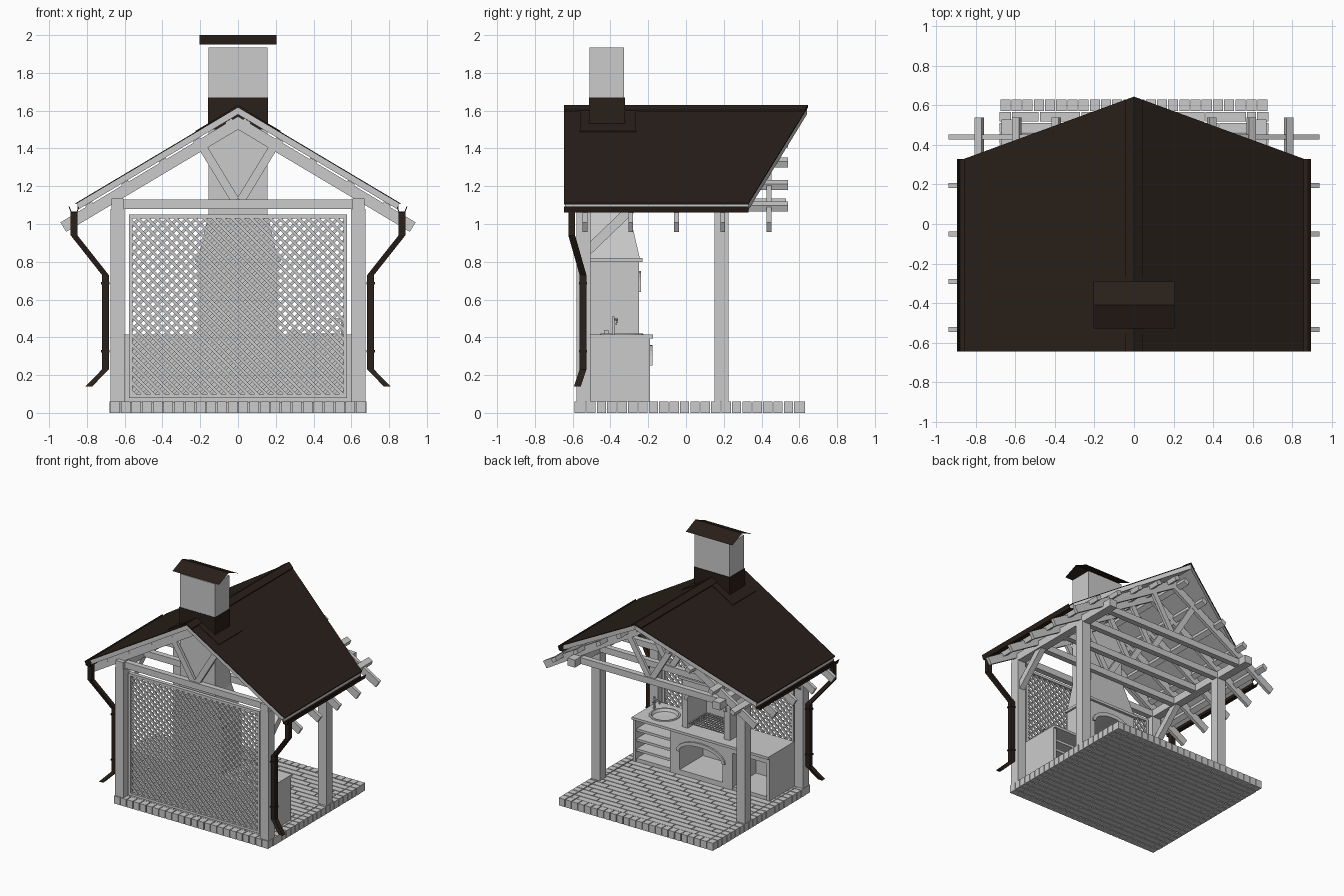
import bpy, bmesh, math
from mathutils import Vector as V

if "Cube" in bpy.data.objects:
    bpy.data.objects.remove(bpy.data.objects["Cube"])

dark = bpy.data.materials.new("dark_metal")
dark.diffuse_color = (0.022, 0.014, 0.010, 1)
dark.use_nodes = True
dark.node_tree.nodes["Principled BSDF"].inputs["Base Color"].default_value = dark.diffuse_color
SLOPE, TOP = 0.595, 1.62
RAFTER_Y = [-0.535, -0.292, -0.05, 0.195, 0.44]


def roof_z(x, off=0.0):
    return TOP - SLOPE * abs(x) - off


def make(name, build, mat=None):
    bm = bmesh.new()
    build(bm)
    bmesh.ops.recalc_face_normals(bm, faces=bm.faces)
    me = bpy.data.meshes.new(name)
    bm.to_mesh(me)
    bm.free()
    ob = bpy.data.objects.new(name, me)
    bpy.context.collection.objects.link(ob)
    if mat:
        me.materials.append(mat)
    return ob


def loft(bm, *rings):
    vs = [[bm.verts.new(p) for p in r] for r in rings]
    bm.faces.new(vs[0])
    bm.faces.new(vs[-1])
    n = len(vs[0])
    for a, b in zip(vs, vs[1:]):
        for i in range(n):
            bm.faces.new((a[i], a[(i + 1) % n], b[(i + 1) % n], b[i]))


def rect(x0, x1, y0, y1, z):
    return [(x0, y0, z), (x1, y0, z), (x1, y1, z), (x0, y1, z)]


def box(bm, x0, x1, y0, y1, z0, z1):
    loft(bm, rect(x0, x1, y0, y1, z0), rect(x0, x1, y0, y1, z1))


def bar(bm, p0, p1, w, h):
    p0, p1 = V(p0), V(p1)
    d = (p1 - p0).normalized()
    s = d.cross(V((0, 0, 1)))
    s = s.normalized() if s.length > 1e-4 else V((1, 0, 0))
    u = s.cross(d)
    q = [s * a * w / 2 + u * b * h / 2 for a, b in ((-1, -1), (1, -1), (1, 1), (-1, 1))]
    loft(bm, [p0 + c for c in q], [p1 + c for c in q])


def prism_y(bm, pts, y0, y1):
    loft(bm, [(x, y0, z) for x, z in pts], [(x, y1, z) for x, z in pts])


def roof_slab(bm, pts, o0, o1):
    for s in (1, -1):
        loft(bm, *[[(s * x, y, roof_z(x, o)) for x, y in pts] for o in (o0, o1)])


# Floor: soldier course border and staggered bricks
def floor(bm):
    g = 0.003
    n = 24
    p = 1.36 / n
    for i in range(n):
        x = -0.68 + i * p
        box(bm, x + g, x + p - g, -0.59, -0.53 - g, 0, 0.06)
        box(bm, x + g, x + p - g, 0.57 + g, 0.63, 0, 0.06)
    for i in range(20):
        y = -0.53 + i * 0.055
        for s in (-1, 1):
            a, b = sorted((s * 0.68, s * (0.62 + g)))
            box(bm, a, b, y + g, y + 0.055 - g, 0, 0.06)
        x = -0.62 - (i % 3) * 0.07
        while x < 0.62:
            a, b = max(x, -0.62), min(x + 0.21, 0.62)
            if b - a > 0.02:
                box(bm, a + g, b - g, y + g, y + 0.055 - g, 0, 0.058)
            x += 0.21
make("brick_floor", floor)


# Timber frame
def posts(bm):
    for s in (-1, 1):
        a, b = sorted((s * 0.6, s * 0.675))
        for y in (-0.58, 0.15):
            box(bm, a, b, y, y + 0.075, 0.06, 1.08)
make("posts", posts)


def beams(bm):
    for s in (-1, 1):
        a, b = sorted((s * 0.605, s * 0.67))
        box(bm, a, b, -0.58, 0.53, 1.075, 1.135)
        bar(bm, (s * 0.637, -0.52, 0.86), (s * 0.637, -0.27, 1.1), 0.045, 0.05)
    for y in RAFTER_Y:
        box(bm, -0.61, 0.61, y - 0.022, y + 0.022, 1.08, 1.13)
make("top_beams_and_braces", beams)


def trusses(bm):
    for y in RAFTER_Y:
        for s in (-1, 1):
            pts = [(0, roof_z(0, 0.05)), (s * 0.94, roof_z(0.94, 0.052)),
                   (s * 0.91, roof_z(0.91, 0.12)), (0, roof_z(0, 0.12))]
            prism_y(bm, pts, y - 0.0125, y + 0.0125)
            bar(bm, (s * 0.015, y, 1.125), (s * 0.195, y, 1.42), 0.022, 0.045)
make("rafters_and_struts", trusses)


def battens(bm):
    for x in (0.05, 0.22, 0.4, 0.6, 0.79):
        for s in (-1, 1):
            e = 0.018
            pts = [(s * (x + k), roof_z(x + k, o)) for k, o in
                   ((-e, 0.041), (e, 0.041), (e - 0.012, 0.08), (-e - 0.012, 0.08))]
            prism_y(bm, pts, -0.55, 0.54)
make("battens", battens)

# Roof sheathing, metal sheet, ridge cap and chimney flashing
OUT = [(0, -0.64), (0.85, -0.64), (0.85, 0.33), (0, 0.64)]
make("roof_sheathing", lambda bm: roof_slab(bm, OUT, 0.004, 0.04))
ROOF = [(0, -0.645), (0.86, -0.645), (0.86, 0.33), (0, 0.645)]
make("roof_sheet", lambda bm: roof_slab(bm, ROOF, -0.002, 0.004), dark)
RIDGE = [(0, -0.645), (0.045, -0.645), (0.045, 0.628), (0, 0.645)]
make("ridge_cap", lambda bm: roof_slab(bm, RIDGE, -0.010, 0), dark)
FLASH = [(0.0, -0.56), (0.225, -0.56), (0.225, -0.265), (0.0, -0.265)]
make("flashing", lambda bm: roof_slab(bm, FLASH, -0.007, 0), dark)
make("chimney_collar", lambda bm: box(bm, -0.158, 0.158, -0.513, -0.323, 1.5, 1.67), dark)


# Gutters and downpipes
def gutters(bm):
    for s in (-1, 1):
        pts = [(0.84, 1.093), (0.85, 1.06), (0.885, 1.06), (0.897, 1.093),
               (0.892, 1.093), (0.881, 1.065), (0.854, 1.065), (0.845, 1.093)]
        prism_y(bm, [(s * x, z) for x, z in pts], -0.645, 0.33)
make("gutters", gutters, dark)


def downpipes(bm):
    r = 0.018
    path = [(0.868, -0.605, 1.065), (0.868, -0.605, 0.94), (0.702, -0.545, 0.73),
            (0.702, -0.545, 0.23), (0.79, -0.575, 0.14)]
    for s in (-1, 1):
        loft(bm, *[rect(s * x - r, s * x + r, y - r, y + r, z) for x, y, z in path])
        for z in (0.68, 0.32):
            box(bm, s * 0.702 - 0.022, s * 0.702 + 0.022, -0.567, -0.523, z, z + 0.012)
make("downpipes", downpipes, dark)


# Lattice screen
def lattice(bm):
    X, lo, hi = 0.565, 0.09, 1.04
    for s in (-1, 1):
        a, b = sorted((s * 0.578, s * 0.558))
        box(bm, a, b, -0.555, -0.525, 0.08, 1.05)
        c = lo - X + 0.025
        y = -0.54 + s * 0.004
        while c < hi + X:
            x0, x1 = max(-X, lo - c), min(X, hi - c)
            if x1 - x0 > 0.02:
                bar(bm, (s * x0, y, x0 + c), (s * x1, y, x1 + c), 0.008, 0.016)
            c += 0.05
    for z in (0.08, 1.03):
        box(bm, -0.558, 0.558, -0.555, -0.525, z, z + 0.02)
make("lattice_screen", lattice)


# Fireplace with two arched openings, hood and chimney
def arch(w, spring, crown, n=12):
    return [(-w * math.cos(math.pi * i / n),
             spring + (crown - spring) * math.sin(math.pi * i / n)) for i in range(n + 1)]


def arched_block(bm, W, z0, z1, w, spring, crown, y1):
    face = [(-W, z0), (-w, z0)] + arch(w, spring, crown) + [(w, z0), (W, z0), (W, z1), (-W, z1)]
    prism_y(bm, face, -0.485, y1)
    box(bm, -W, W, -0.505, -0.485, z0, z1)
    ring = arch(w, spring, crown) + arch(w + 0.025, spring, crown + 0.03)[::-1]
    prism_y(bm, ring, y1, y1 + 0.012)


def fireplace(bm):
    arched_block(bm, 0.25, 0.06, 0.395, 0.19, 0.25, 0.33, -0.19)
    box(bm, -0.19, 0.19, -0.485, -0.192, 0.06, 0.1)
    arched_block(bm, 0.21, 0.415, 0.80, 0.16, 0.64, 0.72, -0.25)
    box(bm, -0.225, 0.225, -0.507, -0.23, 0.80, 0.82)
    loft(bm, rect(-0.21, 0.21, -0.505, -0.245, 0.82), rect(-0.155, 0.155, -0.508, -0.3, 1.06),
         rect(-0.155, 0.155, -0.51, -0.328, 1.2), rect(-0.155, 0.155, -0.51, -0.328, 1.935))
make("fireplace_and_chimney", fireplace)


def grate(bm):
    for i in range(13):
        x = -0.15 + i * 0.025
        box(bm, x - 0.003, x + 0.003, -0.48, -0.255, 0.45, 0.456)
    for i in range(8):
        y = -0.475 + i * 0.03
        box(bm, -0.16, 0.16, y - 0.003, y + 0.003, 0.447, 0.453)
make("grill_grate", grate)


# Thin gabled chimney cap
def cap(bm):
    r = [[bm.verts.new((x, y, z)) for x in (-0.205, 0.205)]
         for y, z in ((-0.53, 1.95), (-0.41, 2.0), (-0.29, 1.95))]
    for a, b in zip(r, r[1:]):
        bm.faces.new((a[0], a[1], b[1], b[0]))
make("chimney_cap", cap, dark)


# Counters either side
def counters(bm):
    box(bm, -0.25, 0.25, -0.505, -0.175, 0.395, 0.415)
    box(bm, -0.6, -0.25, -0.505, -0.175, 0.395, 0.415)
    for s in (-1, 1):
        for p, q in ((0.25, 0.275), (0.575, 0.6)):
            a, b = sorted((s * p, s * q))
            box(bm, a, b, -0.505, -0.19, 0.06, 0.395)
        a, b = sorted((s * 0.275, s * 0.575))
        box(bm, a, b, -0.505, -0.485, 0.06, 0.395)
        box(bm, a, b, -0.485, -0.2, 0.06, 0.085)
    box(bm, -0.575, -0.275, -0.215, -0.19, 0.355, 0.395)
    for z in (0.14, 0.22, 0.30):
        box(bm, 0.275, 0.575, -0.485, -0.2, z, z + 0.02)
make("counters_and_shelves", counters)


# Sink counter: rectangle lofted into a round bowl
def sink(bm):
    ang = [2 * math.pi * i / 32 for i in range(32)]

    def square(z):
        out = []
        for t in ang:
            m = max(abs(math.cos(t)), abs(math.sin(t)))
            out.append((0.425 + 0.175 * math.cos(t) / m, -0.34 + 0.165 * math.sin(t) / m, z))
        return out

    def circle(r, z):
        return [(0.425 + r * math.cos(t), -0.34 + r * math.sin(t), z) for t in ang]
    loft(bm, square(0.395), square(0.415), circle(0.115, 0.415), circle(0.112, 0.421),
         circle(0.1, 0.421), circle(0.09, 0.40), circle(0.05, 0.397))
make("sink_counter", sink)


def faucet(bm):
    bar(bm, (0.55, -0.385, 0.415), (0.55, -0.385, 0.51), 0.012, 0.012)
    bar(bm, (0.55, -0.385, 0.495), (0.49, -0.365, 0.495), 0.01, 0.01)
    bar(bm, (0.49, -0.365, 0.5), (0.49, -0.365, 0.475), 0.01, 0.01)
    bar(bm, (0.55, -0.385, 0.47), (0.55, -0.365, 0.47), 0.008, 0.008)
    box(bm, 0.27, 0.31, -0.435, -0.41, 0.415, 0.438)
make("faucet_and_soap", faucet)
